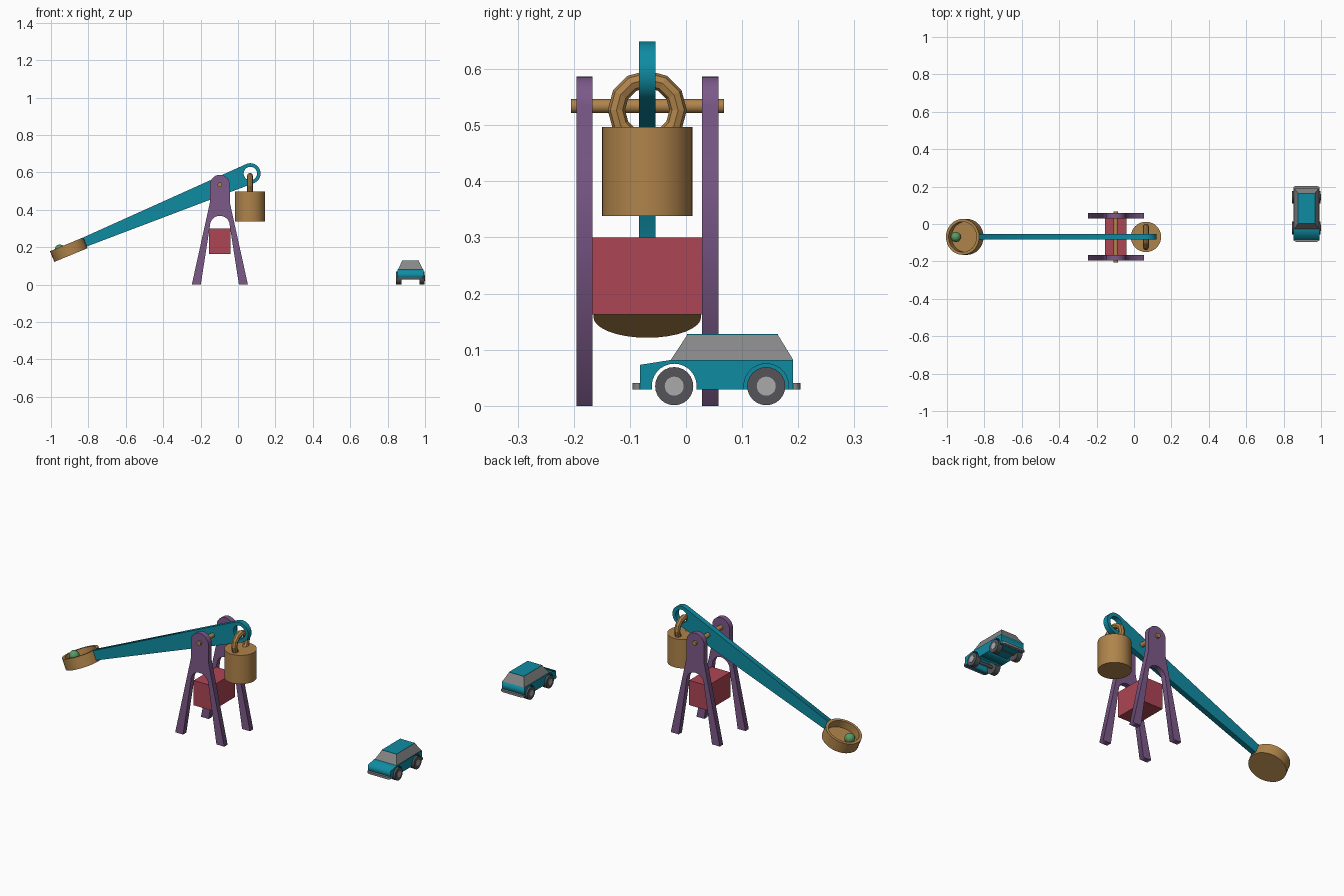
import bpy, bmesh
from math import pi, cos, sin, atan2
from mathutils import Matrix, Vector

if "Cube" in bpy.data.objects:
    bpy.data.objects.remove(bpy.data.objects["Cube"])

def mat(name, r, g, b):
    m = bpy.data.materials.new(name)
    m.diffuse_color = (r, g, b, 1)
    m.use_nodes = True
    m.node_tree.nodes["Principled BSDF"].inputs["Base Color"].default_value = m.diffuse_color
    return m

PURPLE = mat("purple", 0.20, 0.10, 0.25)
TEAL = mat("teal", 0.005, 0.26, 0.36)
TAN = mat("tan", 0.43, 0.23, 0.07)
RED = mat("red", 0.42, 0.06, 0.09)
GREEN = mat("green", 0.10, 0.32, 0.13)
GLASS = mat("glass", 0.24, 0.24, 0.24)
RUBBER = mat("rubber", 0.09, 0.09, 0.10)
HUB = mat("hub", 0.40, 0.40, 0.40)

FRONT = Matrix.Rotation(pi / 2, 4, 'X')                                      # profile in x,z
SIDE = Matrix(((0, 0, 1, 0), (1, 0, 0, 0), (0, 1, 0, 0), (0, 0, 0, 1)))      # profile in y,z

def finish(name, bm, m, angle=None):
    bmesh.ops.remove_doubles(bm, verts=bm.verts, dist=1e-5)
    bmesh.ops.recalc_face_normals(bm, faces=bm.faces)
    me = bpy.data.meshes.new(name)
    bm.to_mesh(me)
    bm.free()
    if m:
        me.materials.append(m)
    ob = bpy.data.objects.new(name, me)
    bpy.context.collection.objects.link(ob)
    if angle:
        bpy.ops.object.select_all(action='DESELECT')
        ob.select_set(True)
        bpy.context.view_layer.objects.active = ob
        bpy.ops.object.shade_smooth_by_angle(angle=angle)
    return ob

def arc(cx, cy, r, a0, a1, n):
    return [(cx + r * cos(a0 + (a1 - a0) * i / n), cy + r * sin(a0 + (a1 - a0) * i / n))
            for i in range(n + 1)]

def prism(name, loops, thick, frame, m, centre=(0, 0, 0)):
    """Extrude closed outlines (further loops are holes) by a thickness."""
    cu = bpy.data.curves.new(name, 'CURVE')
    cu.dimensions, cu.fill_mode, cu.extrude = '2D', 'BOTH', thick / 2
    for pts in loops:
        s = cu.splines.new('POLY')
        s.points.add(len(pts) - 1)
        for p, (x, y) in zip(s.points, pts):
            p.co = (x, y, 0, 1)
        s.use_cyclic_u = True
    tmp = bpy.data.objects.new(name + "_outline", cu)
    bpy.context.collection.objects.link(tmp)
    me = bpy.data.meshes.new_from_object(tmp.evaluated_get(bpy.context.evaluated_depsgraph_get()))
    bpy.data.objects.remove(tmp)
    bm = bmesh.new()
    bm.from_mesh(me)
    bm.transform(Matrix.Translation(centre) @ frame)
    return finish(name, bm, m)

def lathe(name, profile, frame, m, n=32, angle=0.5):
    """Spin (radius, height) points around local z."""
    bm = bmesh.new()
    vs = [bm.verts.new((r, 0, z)) for r, z in profile]
    es = [bm.edges.new(p) for p in zip(vs, vs[1:])]
    bmesh.ops.spin(bm, geom=vs + es, cent=(0, 0, 0), axis=(0, 0, 1), angle=2 * pi, steps=n)
    bm.transform(frame)
    return finish(name, bm, m, angle)

def rod(name, r, a, b, m, n=24, angle=0.5):
    a, b = Vector(a), Vector(b)
    d = b - a
    f = Matrix.Translation(a) @ d.to_track_quat('Z', 'Y').to_matrix().to_4x4()
    return lathe(name, [(0, 0), (r, 0), (r, d.length), (0, d.length)], f, m, n, angle)

def loft(name, low, high, z0, z1, m):
    """Frustum between two (x0, x1, y0, y1) rectangles."""
    bm = bmesh.new()
    v = [bm.verts.new((x, y, z)) for (a, b, c, d), z in ((low, z0), (high, z1))
         for x, y in ((a, c), (b, c), (b, d), (a, d))]
    for f in [(0, 1, 2, 3), (4, 5, 6, 7)] + [(i, (i + 1) % 4, (i + 1) % 4 + 4, i + 4) for i in range(4)]:
        bm.faces.new([v[i] for i in f])
    return finish(name, bm, m)

# --- Thrower ---
CX, CY, AZ = -0.097, -0.069, 0.534

# A-shaped side frames with an arched opening
half = [(-0.053, 0.315), (-0.102, 0), (-0.15, 0), (-0.053, 0.44)]
frame = [(CX + x, z) for x, z in half]
frame += arc(CX, AZ, 0.053, pi, 0, 16)
frame += [(CX - x, z) for x, z in reversed(half)]
frame += arc(CX, 0.315, 0.053, 0, pi, 16)[1:-1]
for side, y in (("front", -0.181), ("back", 0.043)):
    prism(side + "_frame", [frame], 0.029, FRONT, PURPLE, (0, y, 0))

# Cross block and axle
cross = (CX - 0.057, CX + 0.057, -0.167, 0.029)
loft("cross_block", cross, cross, 0.163, 0.30, RED)
rod("axle", 0.0125, (CX, -0.205, AZ), (CX, 0.068, AZ), TAN)

# Throwing arm, tapered, with an eye at the upper end
ring, tail = Vector((0.066, 0.594)), Vector((-0.818, 0.228))
d = (ring - tail).normalized()
tilt = atan2(d.y, d.x)
nrm = Vector((-d.y, d.x))
lo, hi = tail - nrm * 0.026, tail + nrm * 0.026
arm = [tuple(hi), tuple(lo)] + arc(ring.x, ring.y, 0.055, tilt - pi / 2, tilt + pi / 2, 20)
prism("throwing_arm", [arm, arc(ring.x, ring.y, 0.036, 0, 2 * pi, 24)[:-1]],
      0.029, FRONT, TEAL, (0, CY, 0))

# Bucket tilted with the arm, and its ball
bucket = Matrix.Translation((-0.893, CY, 0.158)) @ Matrix.Rotation(-tilt, 4, 'Y')
lathe("bucket", [(0, 0), (0.096, 0), (0.096, 0.062), (0.081, 0.062), (0.081, 0.02), (0, 0.02)],
      bucket, TAN)
bm = bmesh.new()
bmesh.ops.create_uvsphere(bm, u_segments=24, v_segments=12, radius=0.027)
bm.transform(Matrix.Translation((-0.953, CY, 0.187)))
finish("ball", bm, GREEN, 1.0)

# Counterweight and its faceted hanging ring
rod("counterweight", 0.081, (0.064, CY, 0.338), (0.064, CY, 0.497), TAN, 32)
bpy.ops.mesh.primitive_torus_add(major_segments=12, minor_segments=8, major_radius=0.055,
                                 minor_radius=0.0155, location=(0.064, CY, 0.527),
                                 rotation=(0, pi / 2, 0))
link = bpy.context.object
link.name = "hanging_ring"
link.data.materials.append(TAN)

# --- Car ---
KX, WZ = 0.922, 0.035
WHEELS = {"front": -0.021, "rear": 0.143}

# Body with wheel arches, filled behind the rear wheels
body = [(-0.082, 0.029), (-0.082, 0.073), (-0.025, 0.082), (0.191, 0.082), (0.191, 0.029)]
for y in reversed(WHEELS.values()):
    body += arc(y, WZ, 0.040, -0.15, pi + 0.15, 16)
prism("car_body", [body], 0.138, SIDE, TEAL, (KX, 0, 0))
inner = (KX - 0.045, KX + 0.045, 0.095, 0.19)
loft("rear_wheel_well", inner, inner, 0.029, 0.081, TEAL)

# Windows and roof
loft("cabin_windows", (KX - 0.066, KX + 0.066, -0.027, 0.191),
     (KX - 0.045, KX + 0.045, 0.002, 0.164), 0.082, 0.126, GLASS)
roof = (KX - 0.045, KX + 0.045, 0.002, 0.164)
loft("roof", roof, roof, 0.1255, 0.128, TEAL)

# Bumpers with chamfered corners
for name, y, s in (("front_bumper", -0.095, 1), ("rear_bumper", 0.204, -1)):
    pts = [(-0.069, y + s * 0.013), (-0.069, y + s * 0.006), (-0.055, y),
           (0.055, y), (0.069, y + s * 0.006), (0.069, y + s * 0.013)]
    prism(name, [pts], 0.012, Matrix.Identity(4), GLASS, (KX, 0, 0.035))

# Wheels, hubs and axles
for name, y in WHEELS.items():
    rod(name + "_car_axle", 0.008, (KX - 0.06, y, WZ), (KX + 0.06, y, WZ), RUBBER, 12)
    for side, s in (("left", -1), ("right", 1)):
        rod(f"{name}_{side}_tyre", 0.034, (KX + s * 0.048, y, WZ), (KX + s * 0.076, y, WZ), RUBBER)
        rod(f"{name}_{side}_hub", 0.017, (KX + s * 0.06, y, WZ), (KX + s * 0.078, y, WZ), HUB)
